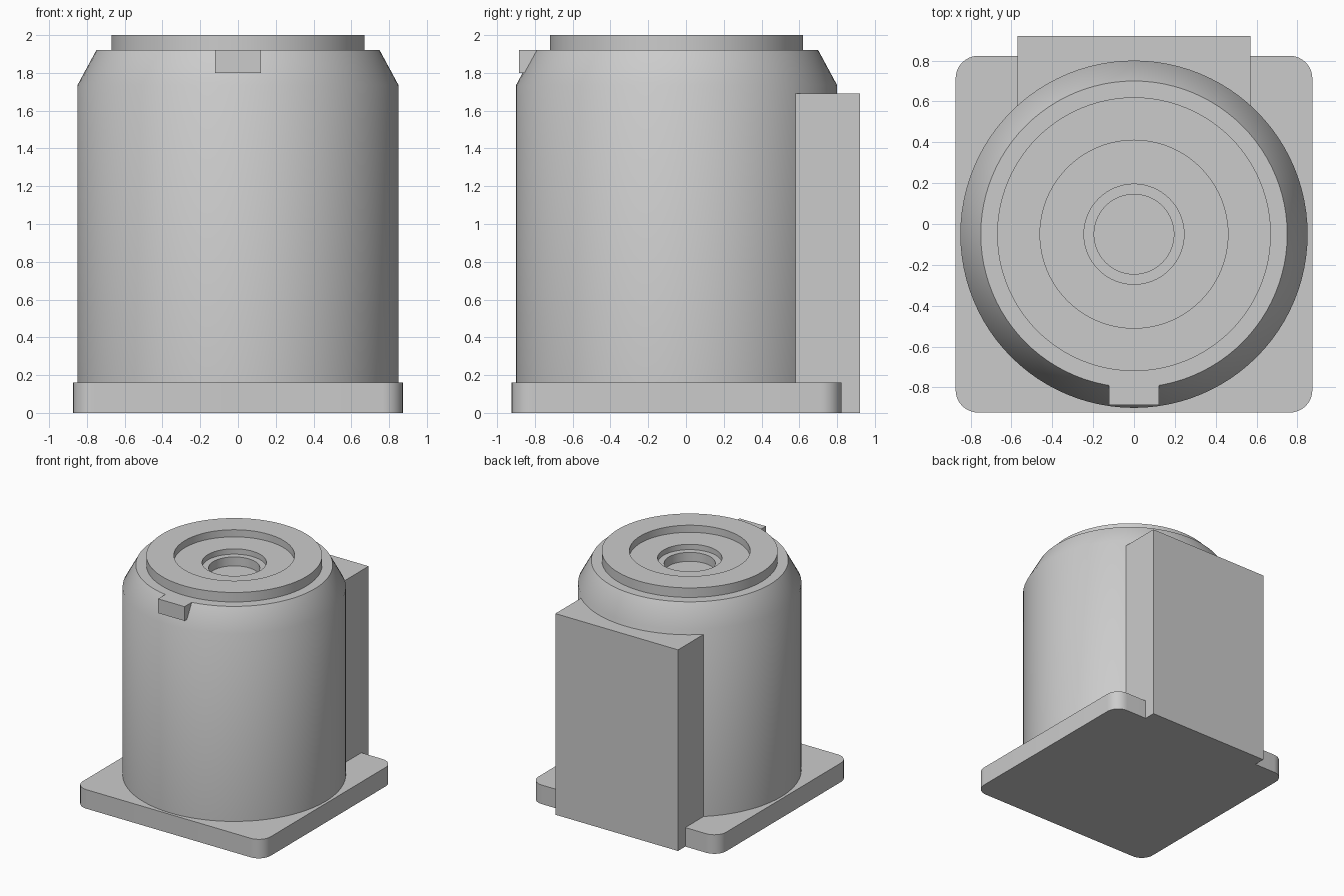
import bpy, bmesh, math

if "Cube" in bpy.data.objects:
    bpy.data.objects.remove(bpy.data.objects["Cube"])

CY = -0.05      # y of the can axis and plate centre
SEGS = 96

grey = bpy.data.materials.new("plain grey")
grey.diffuse_color = (0.6, 0.6, 0.6, 1)
grey.use_nodes = True
grey.node_tree.nodes["Principled BSDF"].inputs["Base Color"].default_value = grey.diffuse_color


def finish(bm, name, smooth=False):
    bmesh.ops.recalc_face_normals(bm, faces=bm.faces)
    mesh = bpy.data.meshes.new(name)
    bm.to_mesh(mesh)
    bm.free()
    mesh.materials.append(grey)
    obj = bpy.data.objects.new(name, mesh)
    bpy.context.collection.objects.link(obj)
    if smooth:
        bpy.ops.object.select_all(action='DESELECT')
        obj.select_set(True)
        bpy.context.view_layer.objects.active = obj
        bpy.ops.object.shade_smooth_by_angle(angle=math.radians(32))
    return obj


def extrude(name, points, offset, smooth=False):
    """Extrude a closed outline along an offset."""
    bm = bmesh.new()
    face = bm.faces.new([bm.verts.new(p) for p in points])
    new = bmesh.ops.extrude_face_region(bm, geom=[face], use_keep_orig=True)
    bmesh.ops.translate(bm, vec=offset, verts=[
        v for v in new["geom"] if isinstance(v, bmesh.types.BMVert)])
    return finish(bm, name, smooth)


def lathe(name, profile):
    """Turn a radius/height profile round the can axis, capped at both ends."""
    bm = bmesh.new()
    rings = []
    for r, z in profile:
        rings.append([bm.verts.new((r * math.cos(a), CY + r * math.sin(a), z))
                      for a in (2 * math.pi * i / SEGS for i in range(SEGS))])
    for a, b in zip(rings, rings[1:]):
        for i in range(SEGS):
            j = (i + 1) % SEGS
            bm.faces.new((a[i], a[j], b[j], b[i]))
    bm.faces.new(rings[0])
    bm.faces.new(rings[-1])
    return finish(bm, name, True)


# Base plate with rounded corners
half, rad = 0.873, 0.11
outline = []
for k, (sx, sy) in enumerate([(1, 1), (-1, 1), (-1, -1), (1, -1)]):
    for i in range(9):
        a = math.pi / 2 * (k + i / 8)
        outline.append((sx * (half - rad) + rad * math.cos(a),
                        CY + sy * (half - rad) + rad * math.sin(a), 0))
extrude("base_plate", outline, (0, 0, 0.16), True)

# Round body: chamfered shoulder, raised rim and stepped recess in the top
lathe("round_body", [
    (0.85, 0.15), (0.85, 1.735), (0.75, 1.92), (0.67, 1.92), (0.67, 2.0),
    (0.46, 2.0), (0.46, 1.94), (0.245, 1.94), (0.245, 1.895),
    (0.195, 1.895), (0.195, 1.82)])

# Back block, notched over the plate
extrude("back_block", [(-0.57, y, z) for y, z in (
    (0.823, 0), (0.92, 0), (0.92, 1.69), (0.5, 1.69), (0.5, 0.16), (0.823, 0.16))],
    (1.14, 0, 0))

# Front locating tab on the shoulder
extrude("front_tab", [(-0.123, y, z) for y, z in (
    (-0.885, 1.92), (-0.885, 1.8), (-0.84, 1.8), (-0.785, 1.92))],
    (0.246, 0, 0))
